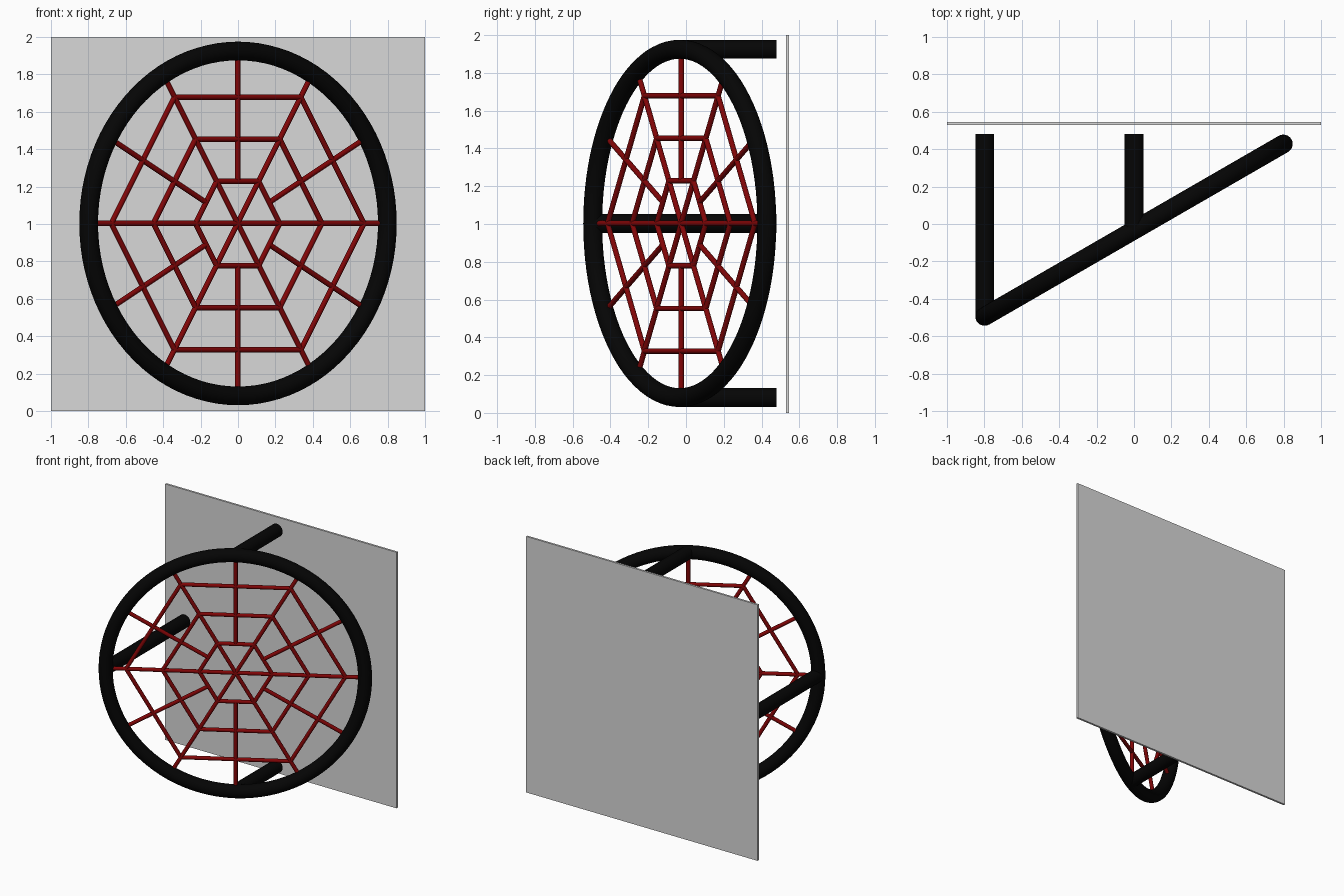
import bpy, math
from mathutils import Vector, Matrix

if "Cube" in bpy.data.objects:
    bpy.data.objects.remove(bpy.data.objects["Cube"])

CENTER = Vector((0, -0.033, 1.003))
WEB_SHIFT = Vector((-0.002, 0.008, 0))
TILT = Matrix.Rotation(math.radians(30), 4, 'Z')
RING_R, TUBE_R, ROD_R = 0.922, 0.05, 0.0145
BACK_Y = 0.48


def material(name, rgb):
    m = bpy.data.materials.new(name)
    m.diffuse_color = (*rgb, 1)
    m.use_nodes = True
    m.node_tree.nodes["Principled BSDF"].inputs["Base Color"].default_value = m.diffuse_color
    return m


BLACK = material("black", (0.0015, 0.0015, 0.0015))
RED = material("dark red", (0.22, 0.0015, 0.002))
GREY = material("grey", (0.69, 0.69, 0.69))


def finish(name, mat, smooth=True):
    ob = bpy.context.object
    ob.name = name
    ob.data.materials.append(mat)
    if smooth:
        bpy.ops.object.shade_smooth_by_angle(angle=math.radians(40))
    return ob


def rod(name, a, b, radius, mat, sides=16):
    d = b - a
    bpy.ops.mesh.primitive_cylinder_add(vertices=sides, radius=radius, depth=d.length,
                                        location=(a + b) / 2,
                                        rotation=d.to_track_quat('Z', 'Y').to_euler())
    return finish(name, mat)


def ring_point(r, degrees):
    # point in the tilted plane of the ring
    t = math.radians(degrees)
    return CENTER + TILT @ Vector((r * math.cos(t), 0, r * math.sin(t)))


def web_rod(name, r1, a1, r2, a2):
    rod(name, ring_point(r1, a1) + WEB_SHIFT, ring_point(r2, a2) + WEB_SHIFT, ROD_R, RED)


# wall panel
bpy.ops.mesh.primitive_cube_add(size=1, location=(0, 0.537, 1))
panel = finish("wall_panel", GREY, False)
panel.scale = (2, 0.016, 2)

# ring
bpy.ops.mesh.primitive_torus_add(major_radius=RING_R, minor_radius=TUBE_R,
                                 major_segments=96, minor_segments=24)
ring = finish("ring", BLACK)
ring.matrix_world = Matrix.Translation(CENTER) @ TILT @ Matrix.Rotation(math.pi / 2, 4, 'X')

# mounting posts
for label, angle in (("top", 90), ("side", 180), ("bottom", 270)):
    p = ring_point(RING_R, angle)
    rod(label + "_post", p, Vector((p.x, BACK_Y, p.z)), TUBE_R, BLACK, 32)

# long spokes through the centre
for a in (0, 60, 120):
    web_rod("long_spoke", 0.9, a, 0.9, a + 180)

# short spokes starting at the inner hexagon
for a in range(30, 390, 60):
    web_rod("short_spoke", 0.225, a, 0.9, a)

# three hexagons of web strands
for r in (0.26, 0.52, 0.78):
    for a in range(0, 360, 60):
        web_rod("web_strand", r, a, r, a + 60)
